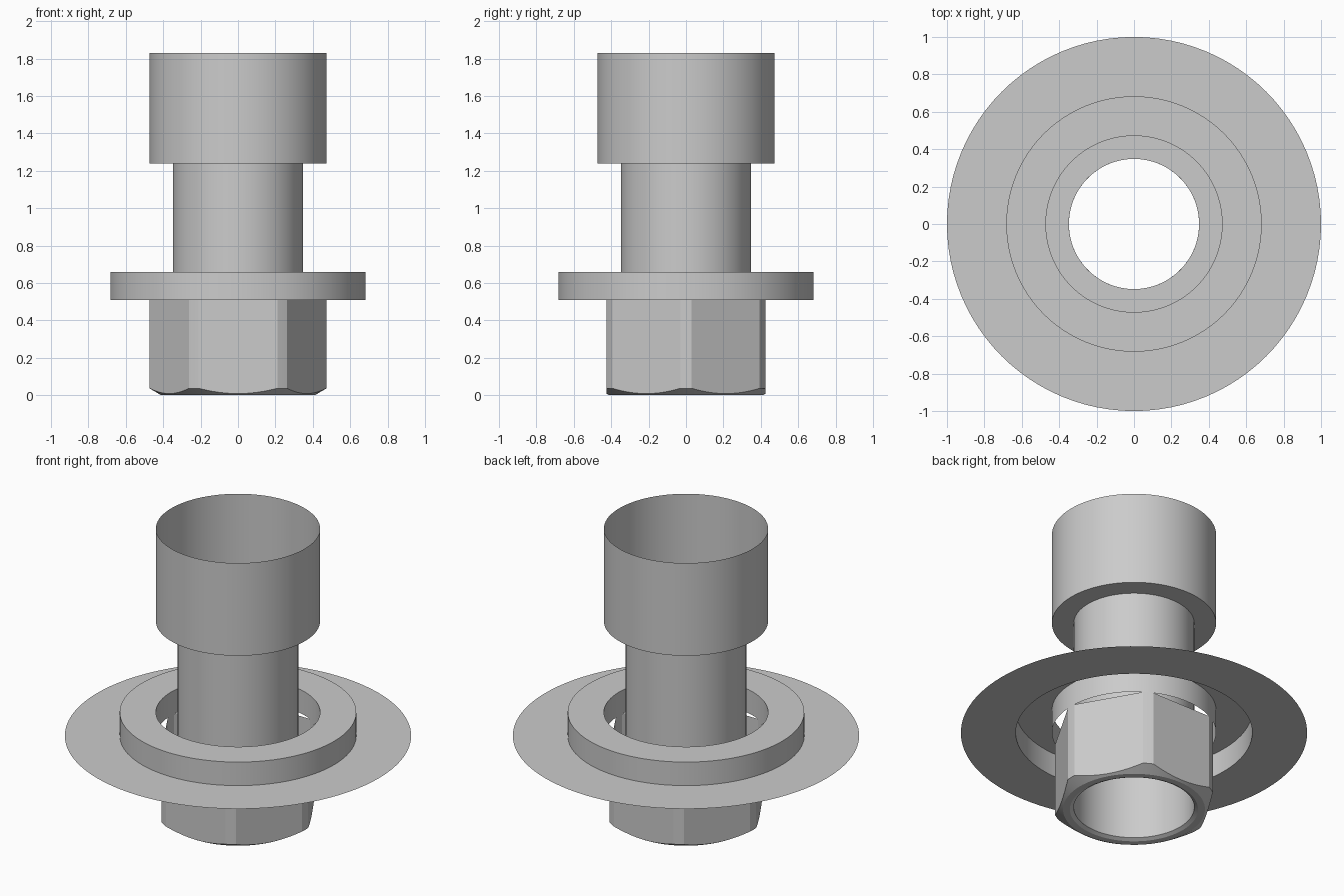
import bpy, bmesh, math

cube = bpy.data.objects.get("Cube")
if cube:
    bpy.data.objects.remove(cube, do_unlink=True)

steel = bpy.data.materials.new("grey_steel")
steel.use_nodes = True
GREY = (0.6, 0.6, 0.6, 1.0)
steel.diffuse_color = GREY
steel.node_tree.nodes["Principled BSDF"].inputs["Base Color"].default_value = GREY

BORE, BODY, COLLAR, PLATE = 0.348, 0.474, 0.683, 1.0   # radii
FLAT = 0.425                                           # hexagon centre to flat
SEAT, RIM, NECK, TOP = 0.51, 0.66, 1.24, 1.83          # heights
CIRCLE = [math.tau * i / 96 for i in range(96)]


def loft(name, angles, profile):
    """Sweep profile(angle) -> [(radius, z), ...] around the z axis as an open shell."""
    bm = bmesh.new()
    columns = [[bm.verts.new((r * math.cos(a), r * math.sin(a), z))
                for r, z in profile(a)] for a in angles]
    for here, after in zip(columns, columns[1:] + columns[:1]):
        for i in range(len(here) - 1):
            bm.faces.new((here[i], after[i], after[i + 1], here[i + 1]))
    mesh = bpy.data.meshes.new(name)
    bm.to_mesh(mesh)
    bm.free()
    mesh.materials.append(steel)
    obj = bpy.data.objects.new(name, mesh)
    bpy.context.collection.objects.link(obj)
    bpy.ops.object.select_all(action="DESELECT")
    obj.select_set(True)
    bpy.context.view_layer.objects.active = obj
    bpy.ops.object.shade_smooth_by_angle(angle=math.radians(20))
    return obj


# Hexagonal nut: flats with clipped round corners and a conical bottom chamfer
half = math.acos(FLAT / BODY)
hex_angles = []
for side in range(6):
    middle = math.radians(30 + 60 * side)
    hex_angles += [middle + half * (k / 6 - 1) for k in range(13)]
    hex_angles.append(middle + math.radians(30))


def hex_profile(angle):
    offset = (angle % math.radians(60)) - math.radians(30)
    r = min(BODY, FLAT / math.cos(offset))
    foot = 0.41
    chamfer = (r - foot) * math.tan(math.radians(30))
    return [(BORE, 0.012), (0.37, 0), (foot, 0), (r, chamfer), (r, SEAT)]


loft("hex_nut", hex_angles, hex_profile)

# Bored shank stepping out to the wide open socket
loft("shank", CIRCLE, lambda a: [(BORE, 0.012), (BORE, NECK)])
loft("socket", CIRCLE, lambda a: [(BORE, NECK), (BODY, NECK), (BODY, TOP)])

# Raised collar, open underneath, and the thin plate around it
loft("collar", CIRCLE,
     lambda a: [(COLLAR, SEAT), (COLLAR, RIM), (BODY, RIM), (BODY, SEAT)])
loft("flange_plate", CIRCLE, lambda a: [(PLATE, SEAT), (COLLAR, SEAT)])
